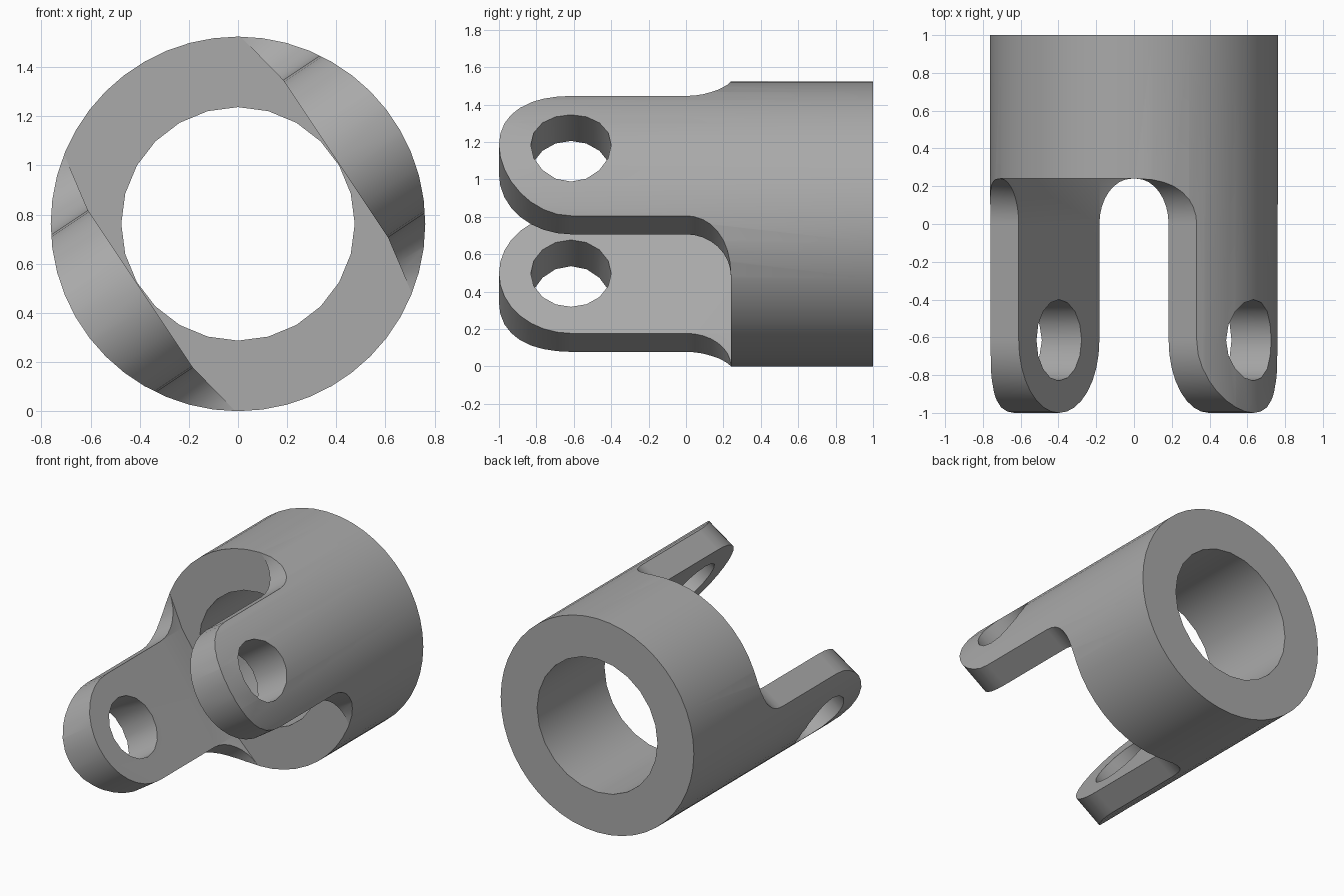
import bpy, bmesh
from math import sin, cos, pi, radians
from mathutils import Matrix

if "Cube" in bpy.data.objects:
    bpy.data.objects.remove(bpy.data.objects["Cube"])

R_OUT, R_BORE, AXIS_Z = 0.762, 0.475, 0.762
EAR_W, FILLET, PIN_Y, PIN_R = 0.385, 0.24, -0.615, 0.215
SHOULDER = 0.24
TILT = radians(33.7)

steel = bpy.data.materials.new("grey_steel")
steel.use_nodes = True
grey = (0.4, 0.4, 0.4, 1)
steel.diffuse_color = grey
steel.node_tree.nodes["Principled BSDF"].inputs["Base Color"].default_value = grey


def make(name, bm, matrix=Matrix()):
    bmesh.ops.recalc_face_normals(bm, faces=bm.faces)
    bm.transform(matrix)
    mesh = bpy.data.meshes.new(name)
    bm.to_mesh(mesh)
    bm.free()
    mesh.materials.append(steel)
    obj = bpy.data.objects.new(name, mesh)
    bpy.context.collection.objects.link(obj)
    return obj


def cylinder(name, radius, length, sides, matrix):
    bm = bmesh.new()
    bmesh.ops.create_cone(bm, cap_ends=True, segments=sides, radius1=radius,
                          radius2=radius, depth=length)
    return make(name, bm, matrix)


def combine(target, tool, operation):
    mod = target.modifiers.new("cut", "BOOLEAN")
    mod.object, mod.operation, mod.solver = tool, operation, "EXACT"
    bpy.context.view_layer.objects.active = target
    bpy.ops.object.modifier_apply(modifier=mod.name)
    bpy.data.objects.remove(tool)


def ear_block(name, angle):
    """Rounded tongue with flared roots; x is outward, z is across."""
    bm = bmesh.new()
    inner, root = R_BORE + 0.002, SHOULDER + 0.06

    def vert(w, y):
        flare = max(0, abs(w) - EAR_W) / FILLET
        return bm.verts.new((inner - 0.045 * flare, y, w))

    tip = [vert(EAR_W * cos(pi * i / 16), PIN_Y - EAR_W * sin(pi * i / 16))
           for i in range(17)]
    corners = {}
    for s in (1, -1):
        top, foot = vert(s * EAR_W, root), vert(s * EAR_W, SHOULDER - FILLET)
        curve = [vert(s * (EAR_W + FILLET * (1 - cos(a))),
                      SHOULDER - FILLET + FILLET * sin(a))
                 for a in (pi / 2 * i / 8 for i in range(1, 9))]
        bm.faces.new([top, foot] + curve + [vert(s * (EAR_W + FILLET), root)])
        corners[s] = (top, foot)
    bm.faces.new([*corners[1]] + tip + [corners[-1][1], corners[-1][0]])
    bmesh.ops.recalc_face_normals(bm, faces=bm.faces)
    grown = bmesh.ops.extrude_face_region(bm, geom=bm.faces[:])["geom"]
    for v in grown:
        if isinstance(v, bmesh.types.BMVert):
            v.co.x = 0.9
    return make(name, bm, Matrix.Rotation(-angle, 4, "Y"))


# Envelope: collar block plus two opposed ears
bm = bmesh.new()
bmesh.ops.create_cube(bm, size=1)
envelope = make("envelope", bm, Matrix.Translation((0, SHOULDER + 0.5, 0))
                @ Matrix.Diagonal((2, 1, 2, 1)))
for turn in (0, pi):
    combine(envelope, ear_block("ear", TILT + turn), "UNION")

# Round tube trimmed to the envelope
along_y = Matrix.Rotation(pi / 2, 4, "X")
yoke = cylinder("joint_yoke", R_OUT, 2.2, 48,
                Matrix.Translation((0, -0.1, 0)) @ along_y)
combine(yoke, cylinder("bore", R_BORE, 3, 24, along_y), "DIFFERENCE")
combine(yoke, envelope, "INTERSECT")

# Cross pin holes through both ears
pin = (Matrix.Rotation(-TILT, 4, "Y") @ Matrix.Translation((0, PIN_Y, 0))
       @ Matrix.Rotation(pi / 2, 4, "Y"))
combine(yoke, cylinder("pin_hole", PIN_R, 3, 16, pin), "DIFFERENCE")

yoke.location.z = AXIS_Z
bpy.ops.object.select_all(action="DESELECT")
yoke.select_set(True)
bpy.context.view_layer.objects.active = yoke
bpy.ops.object.shade_smooth_by_angle(angle=radians(35))
